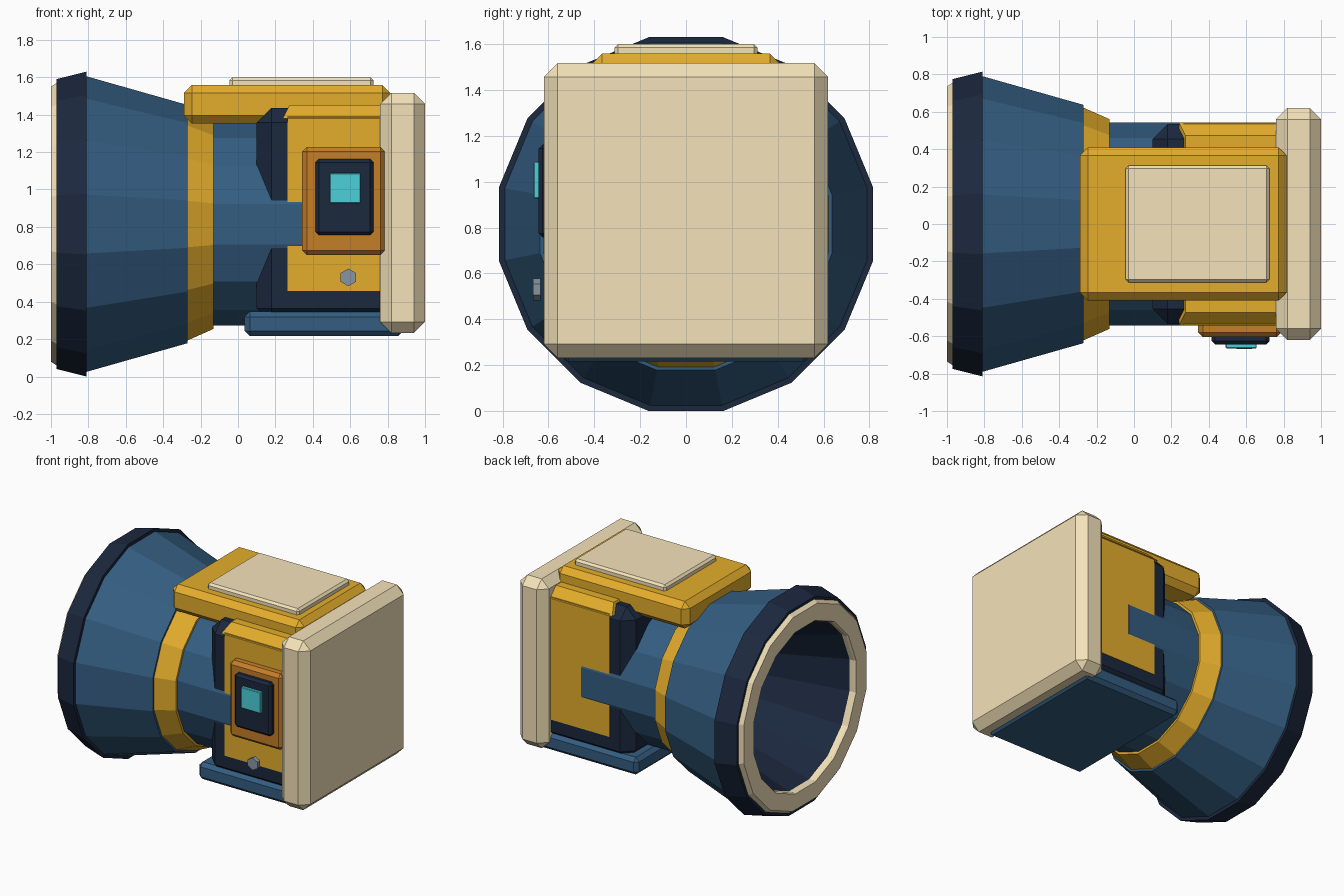
import bpy, bmesh, math
from mathutils import Matrix

if "Cube" in bpy.data.objects:
    bpy.data.objects.remove(bpy.data.objects["Cube"])

SIDES = 16
AXIS_Z = 0.815


def mat(name, r, g, b):
    m = bpy.data.materials.new(name)
    m.diffuse_color = (r, g, b, 1)
    m.use_nodes = True
    m.node_tree.nodes["Principled BSDF"].inputs["Base Color"].default_value = m.diffuse_color
    return m


BLUE = mat("blue", 0.034, 0.11, 0.22)
NAVY = mat("navy", 0.011, 0.021, 0.048)
YELLOW = mat("yellow", 0.78, 0.42, 0.025)
ORANGE = mat("orange", 0.56, 0.21, 0.022)
CREAM = mat("cream", 0.91, 0.77, 0.49)
CYAN = mat("cyan", 0.07, 0.63, 0.70)
STEEL = mat("steel", 0.25, 0.30, 0.36)


def finish(name, bm, material):
    me = bpy.data.meshes.new(name)
    bm.to_mesh(me)
    bm.free()
    ob = bpy.data.objects.new(name, me)
    bpy.context.collection.objects.link(ob)
    me.materials.append(material)
    return ob


def box(name, x, y, z, material, bevel=0.0, top_inset=(0, 0)):
    """Chamfered box from (min, max) ranges; top_inset tapers the top face."""
    bm = bmesh.new()
    bmesh.ops.create_cube(bm, size=1)
    for v in bm.verts:
        up = v.co.z > 0
        for i, (lo, hi) in enumerate((x, y, z)):
            side = v.co[i] > 0
            v.co[i] = hi if side else lo
            if up and i < 2:
                v.co[i] += -top_inset[i] if side else top_inset[i]
    if bevel:
        bmesh.ops.bevel(bm, geom=bm.edges[:], offset=bevel, segments=1, affect='EDGES')
    return finish(name, bm, material)


def lathe(name, profile, material, closed=False):
    """Revolve (x, flat-to-axis distance) points around the horn axis."""
    bm = bmesh.new()
    k = 1 / math.cos(math.pi / SIDES)
    rings = []
    for x, r in profile:
        rings.append([bm.verts.new((x, r * k * math.cos((j + 0.5) * math.tau / SIDES),
                                    AXIS_Z + r * k * math.sin((j + 0.5) * math.tau / SIDES)))
                      for j in range(SIDES)])
    for i in range(len(rings) if closed else len(rings) - 1):
        a, b = rings[i], rings[(i + 1) % len(rings)]
        for j in range(SIDES):
            n = (j + 1) % SIDES
            bm.faces.new((a[j], a[n], b[n], b[j]))
    bmesh.ops.remove_doubles(bm, verts=bm.verts[:], dist=1e-5)
    return finish(name, bm, material)


# Horn: lip, rim, flare, hollow inside, collar and throat tube
lathe("horn_lip", [(-1, .735), (-.97, .755), (-.95, .755), (-.95, .605), (-.985, .605), (-1, .613)],
      CREAM, closed=True)
lathe("horn_rim", [(-.97, .775), (-.81, .815), (-.81, .70), (-.97, .65)], NAVY, closed=True)
lathe("horn_flare", [(-.85, .79), (-.81, .79), (-.27, .637), (-.27, .50)], BLUE)
lathe("horn_inside", [(-.35, 0), (-.35, .42), (-.96, .61)], NAVY)
lathe("horn_collar", [(-.28, .622), (-.27, .622), (-.13, .56), (-.13, .50)], YELLOW)
lathe("throat_tube", [(-.18, .543), (.50, .543), (.50, 0)], BLUE)

# Body core with side panels and cap
box("body_core", (.10, .84), (-.535, .535), (.285, 1.437), NAVY, .08)
box("body_panel", (.265, .82), (-.539, .539), (.457, 1.39), YELLOW)
box("body_cap", (.24, .84), (-.544, .544), (1.38, 1.452), YELLOW, top_inset=(.035, .07))

# Top plate, back plate and base
box("top_plate", (-.29, .815), (-.41, .41), (1.352, 1.558), YELLOW, .043)
box("top_pad", (-.045, .725), (-.312, .312), (1.53, 1.60), CREAM, .016)
box("back_plate", (.76, 1.0), (-.62, .62), (.232, 1.517), CREAM, .06)
box("base_plate", (.035, .885), (-.54, .54), (.216, .347), BLUE, .028)

# Front control panel
box("control_frame", (.343, .787), (-.605, -.50), (.65, 1.227), ORANGE, .025)
box("control_screen", (.414, .725), (-.643, -.57), (.756, 1.162), NAVY, .018)
box("screen_light", (.49, .655), (-.665, -.62), (.927, 1.087), CYAN, .004)

# Hexagonal bolt below the panel
bm = bmesh.new()
bmesh.ops.create_cone(bm, cap_ends=True, segments=6, radius1=.047, radius2=.047, depth=.034)
bmesh.ops.transform(bm, verts=bm.verts[:], matrix=Matrix.Translation((.59, -.651, .53))
                    @ Matrix.Rotation(math.pi / 2, 4, 'X'))
finish("bolt", bm, STEEL)
